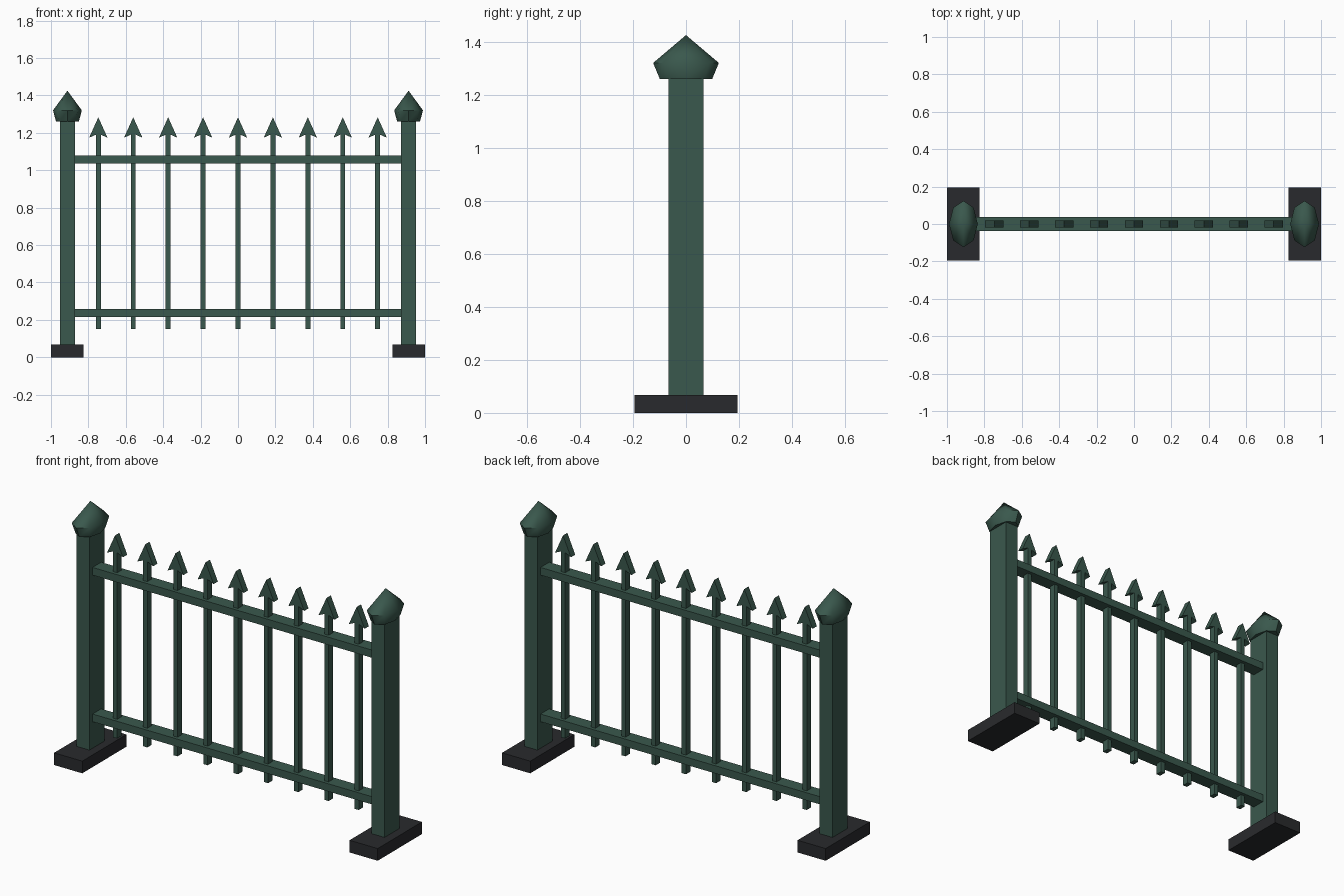
import bpy, bmesh, math

if "Cube" in bpy.data.objects:
    bpy.data.objects.remove(bpy.data.objects["Cube"])


def material(name, color):
    m = bpy.data.materials.new(name)
    m.diffuse_color = color
    m.use_nodes = True
    m.node_tree.nodes["Principled BSDF"].inputs["Base Color"].default_value = m.diffuse_color
    return m


green = material("green_paint", (0.042, 0.098, 0.074, 1))
dark = material("dark_footing", (0.022, 0.023, 0.026, 1))


def make_object(name, bm, mat):
    bmesh.ops.recalc_face_normals(bm, faces=bm.faces)
    mesh = bpy.data.meshes.new(name)
    bm.to_mesh(mesh)
    bm.free()
    mesh.materials.append(mat)
    ob = bpy.data.objects.new(name, mesh)
    bpy.context.collection.objects.link(ob)
    return ob


def box(name, x, z0, z1, half_x, half_y, mat):
    bm = bmesh.new()
    bmesh.ops.create_cube(bm, size=2)
    for v in bm.verts:
        v.co = (x + v.co.x * half_x, v.co.y * half_y,
                (z0 + z1) / 2 + v.co.z * (z1 - z0) / 2)
    return make_object(name, bm, mat)


def post_cap(name, x):
    # Faceted, oval finial: narrow bottom, wide shoulder, point
    bm = bmesh.new()
    n = 8
    rings = []
    for z, rx, ry in ((1.26, 0.061, 0.099), (1.32, 0.077, 0.124)):
        rings.append([bm.verts.new((x + rx * math.cos(2 * math.pi * i / n),
                                    ry * math.sin(2 * math.pi * i / n), z))
                      for i in range(n)])
    tip = bm.verts.new((x, 0, 1.425))
    low, wide = rings
    bm.faces.new(low)
    for i in range(n):
        j = (i + 1) % n
        bm.faces.new((low[i], low[j], wide[j], wide[i]))
        bm.faces.new((wide[i], wide[j], tip))
    ob = make_object(name, bm, green)
    bpy.ops.object.select_all(action='DESELECT')
    ob.select_set(True)
    bpy.context.view_layer.objects.active = ob
    bpy.ops.object.shade_smooth_by_angle(angle=math.radians(50))


def picket(name, x):
    # Flat bar with an arrow head, extruded through the fence depth
    half = [(0.013, 0.152), (0.013, 1.19), (0.049, 1.174)]
    profile = half + [(0, 1.283)] + [(-a, z) for a, z in reversed(half)]
    bm = bmesh.new()
    face = bm.faces.new([bm.verts.new((x + a, -0.019, z)) for a, z in profile])
    ext = bmesh.ops.extrude_face_region(bm, geom=[face])
    for v in ext["geom"]:
        if isinstance(v, bmesh.types.BMVert):
            v.co.y = 0.019
    make_object(name, bm, green)


# Posts with footings and caps
for side, s in (("left", -1), ("right", 1)):
    x = s * 0.912
    box(f"footing_{side}", s * 0.913, 0, 0.068, 0.087, 0.195, dark)
    box(f"post_{side}", x, 0.068, 1.262, 0.04, 0.066, green)
    post_cap(f"post_cap_{side}", x)

# Horizontal rails
box("lower_rail", 0, 0.216, 0.259, 0.873, 0.038, green)
box("upper_rail", 0, 1.035, 1.078, 0.873, 0.038, green)

# Spear-topped pickets
for i in range(9):
    picket(f"picket_{i + 1}", (i - 4) * 0.1867)
